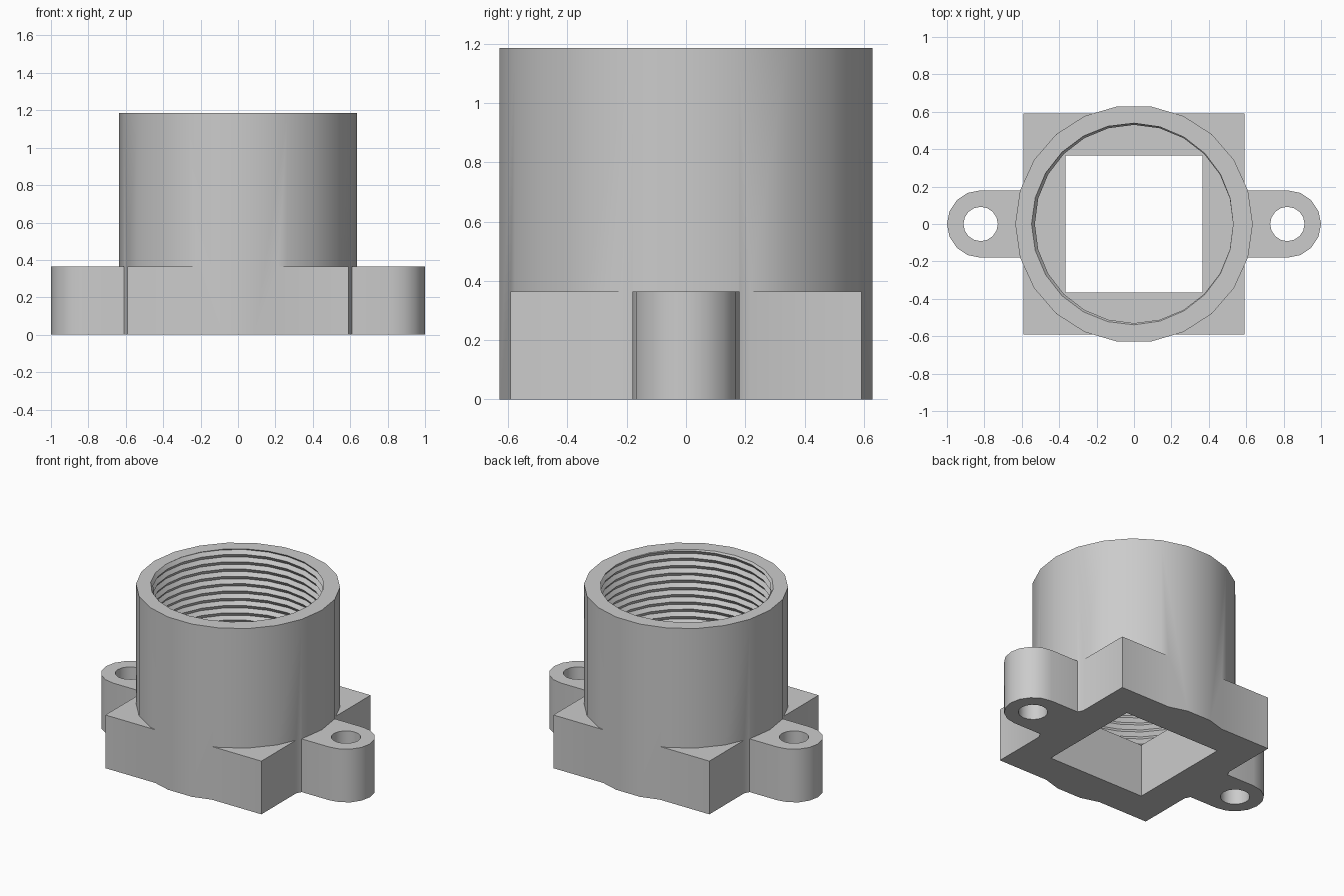
import bpy, bmesh
from math import cos, sin, pi, radians

if "Cube" in bpy.data.objects:
    bpy.data.objects.remove(bpy.data.objects["Cube"], do_unlink=True)

# Main sizes
HEIGHT, BASE = 1.185, 0.365
BARREL_R, BOX, HOLE = 0.635, 0.592, 0.367
LUG_X, LUG_R, SCREW_R = 0.82, 0.18, 0.092
BORE_R, THREAD_DEPTH, PITCH, SIDES = 0.53, 0.018, 0.05, 24

grey = bpy.data.materials.new("plain grey")
grey.use_nodes = True
grey.diffuse_color = (0.6, 0.6, 0.6, 1)
grey.node_tree.nodes["Principled BSDF"].inputs["Base Color"].default_value = (0.6, 0.6, 0.6, 1)


def make_object(name, bm):
    bmesh.ops.recalc_face_normals(bm, faces=bm.faces)
    mesh = bpy.data.meshes.new(name)
    bm.to_mesh(mesh)
    bm.free()
    mesh.materials.append(grey)
    obj = bpy.data.objects.new(name, mesh)
    bpy.context.collection.objects.link(obj)
    return obj


def prism(name, outline, bottom, top):
    """Extrude a flat outline from bottom to top."""
    bm = bmesh.new()
    face = bm.faces.new([bm.verts.new((x, y, bottom)) for x, y in outline])
    result = bmesh.ops.extrude_face_region(bm, geom=[face])
    moved = [v for v in result["geom"] if isinstance(v, bmesh.types.BMVert)]
    bmesh.ops.translate(bm, verts=moved, vec=(0, 0, top - bottom))
    return make_object(name, bm)


def circle(cx, radius, sides):
    return [(cx + radius * cos(2 * pi * i / sides),
             radius * sin(2 * pi * i / sides)) for i in range(sides)]


def capsule(cx, radius, steps):
    """Bar with a half round at each end, counter-clockwise."""
    angles = [pi * i / steps - pi / 2 for i in range(steps + 1)]
    right = [(cx + radius * cos(a), radius * sin(a)) for a in angles]
    return right + [(-x, -y) for x, y in right]


def square(half):
    return [(-half, -half), (half, -half), (half, half), (-half, half)]


def thread_cutter():
    """Solid plug with a helical V thread around it."""
    bm = bmesh.new()
    rows = range(-38, 6)
    columns = []
    for i in range(SIDES + 1):
        turn = i / SIDES
        column = []
        for j in rows:
            z = HEIGHT + PITCH * (turn + j / 2)
            z = min(max(z, BASE), HEIGHT + PITCH)
            phase = (z - HEIGHT) / PITCH - turn
            r = BORE_R + THREAD_DEPTH * 2 * abs(phase - round(phase))
            column.append(bm.verts.new((r * cos(2 * pi * turn), r * sin(2 * pi * turn), z)))
        columns.append(column)
    for a, b in zip(columns, columns[1:]):
        for j in range(len(rows) - 1):
            bm.faces.new((a[j], b[j], b[j + 1], a[j + 1]))
    bmesh.ops.remove_doubles(bm, verts=bm.verts, dist=0.0002)
    bmesh.ops.holes_fill(bm, edges=[e for e in bm.edges if e.is_boundary], sides=0)
    bmesh.ops.triangulate(bm, faces=bm.faces)
    return make_object("thread_cutter", bm)


def combine(target, tool, operation):
    tool.hide_render = True
    mod = target.modifiers.new(operation.lower(), "BOOLEAN")
    mod.operation, mod.solver, mod.object = operation, "EXACT", tool
    bpy.context.view_layer.objects.active = target
    bpy.ops.object.modifier_apply(modifier=mod.name)
    bpy.data.objects.remove(tool, do_unlink=True)


# Barrel, square base and a pair of screw lugs joined into one casting
body = prism("threaded_flange", circle(0, BARREL_R, 22), 0, HEIGHT)
combine(body, prism("square_base", square(BOX), 0, BASE), "UNION")
combine(body, prism("screw_lugs", capsule(LUG_X, LUG_R, 8), 0, BASE), "UNION")

# Square passage, screw holes and threaded bore
combine(body, prism("square_passage", square(HOLE), -0.1, BASE + 0.1), "DIFFERENCE")
for side in (1, -1):
    hole = prism("screw_hole", circle(side * LUG_X, SCREW_R, 16), -0.1, BASE + 0.1)
    combine(body, hole, "DIFFERENCE")
combine(body, thread_cutter(), "DIFFERENCE")

# Smooth round walls with sharp rims
bpy.ops.object.select_all(action="DESELECT")
body.select_set(True)
bpy.context.view_layer.objects.active = body
bpy.ops.object.shade_smooth_by_angle(angle=radians(30))
